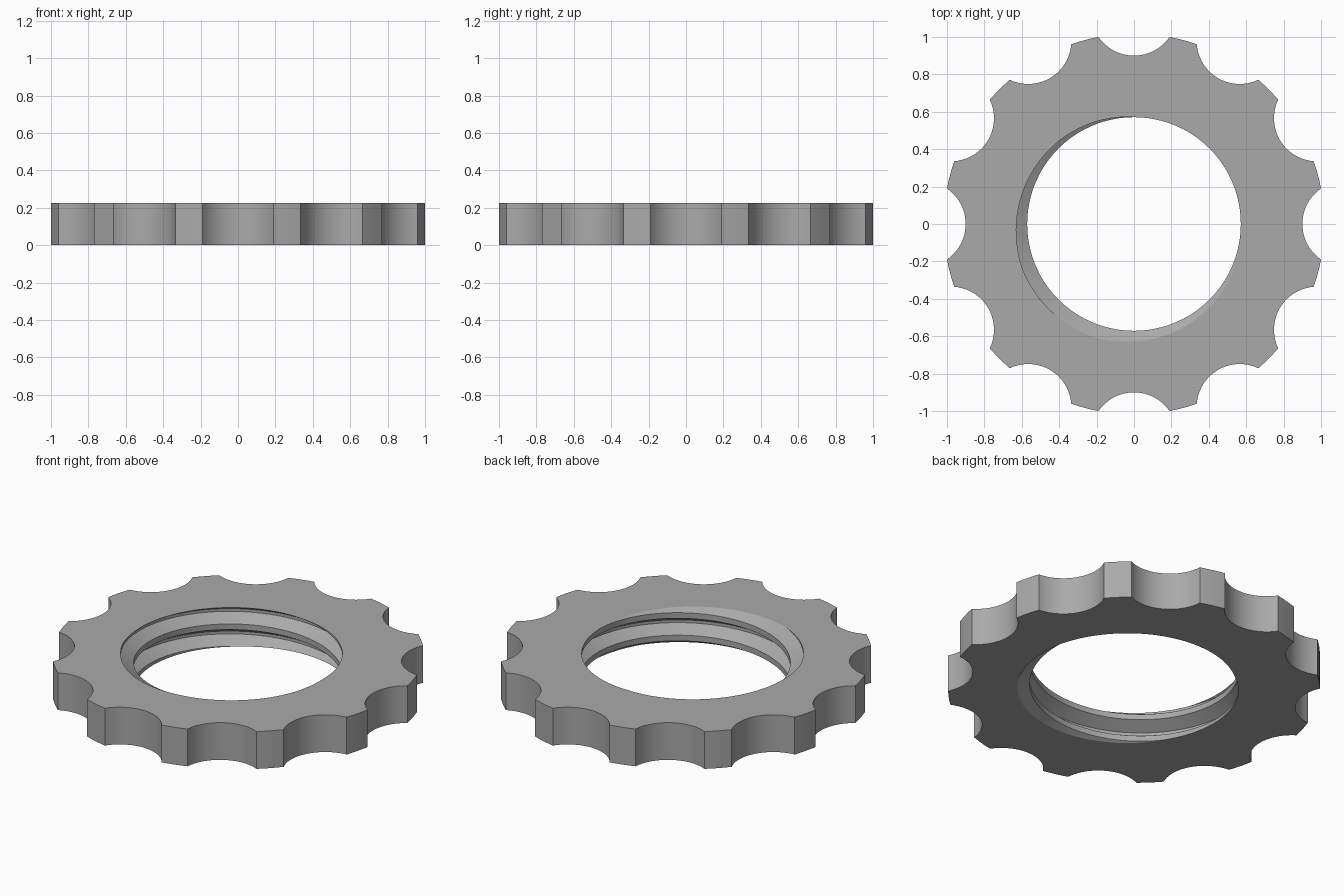
import bpy, bmesh, math
from math import sin, cos, pi, radians

cube = bpy.data.objects.get("Cube")
if cube:
    bpy.data.objects.remove(cube, do_unlink=True)

HEIGHT = 0.225
PITCH = 0.136
MINOR, MAJOR = 0.571, 0.643
NOTCHES = 12
NOTCH_R, NOTCH_C = 0.2305, 1.1305   # notch arc radius and its centre distance
LAND_X, LAND_Y = 1.0, 0.19          # corner where a notch meets the rim

steel = bpy.data.materials.new("grey_steel")
steel.use_nodes = True
GREY = (0.4, 0.4, 0.4, 1)
steel.diffuse_color = GREY
steel.node_tree.nodes["Principled BSDF"].inputs["Base Color"].default_value = GREY


def outline():
    """Scalloped rim: a concave grip notch, then a short round land, repeated."""
    pts = []
    half = math.atan2(LAND_Y, NOTCH_C - LAND_X)
    rim, corner = math.hypot(LAND_X, LAND_Y), math.atan2(LAND_Y, LAND_X)
    steps, land_steps = 20, 3
    for n in range(NOTCHES):
        turn = 2 * pi * n / NOTCHES
        for s in range(steps + 1):
            a = half * (2 * s / steps - 1)
            x, y = NOTCH_C - NOTCH_R * cos(a), NOTCH_R * sin(a)
            pts.append((x * cos(turn) - y * sin(turn), x * sin(turn) + y * cos(turn)))
        for s in range(1, land_steps):
            a = turn + corner + (2 * pi / NOTCHES - 2 * corner) * s / land_steps
            pts.append((rim * cos(a), rim * sin(a)))
    return pts


bm = bmesh.new()

# Internal right-hand thread: flat crest, flank, flat root, flank
profile = [(0, MINOR), (0.25, MINOR), (0.5625, MAJOR), (0.6875, MAJOR)]
SEGS = 144
columns = []
for i in range(SEGS + 1):
    a = 2 * pi * i / SEGS
    column = []
    for turn in range(-2, 4):
        for phase, r in profile:
            z = HEIGHT + PITCH * (i / SEGS - turn - phase)
            column.append(bm.verts.new((r * cos(a), r * sin(a), z)))
    columns.append(column)
for c0, c1 in zip(columns, columns[1:]):
    for k in range(len(c0) - 1):
        bm.faces.new((c0[k], c0[k + 1], c1[k + 1], c1[k]))
bmesh.ops.remove_doubles(bm, verts=bm.verts[:], dist=1e-5)

# Trim the thread flush with both faces
for z, direction in ((HEIGHT, 1), (0, -1)):
    bmesh.ops.bisect_plane(bm, geom=bm.verts[:] + bm.edges[:] + bm.faces[:], dist=1e-6,
                           plane_co=(0, 0, z), plane_no=(0, 0, direction), clear_outer=True)
bmesh.ops.remove_doubles(bm, verts=bm.verts[:], dist=1e-5)

# Outer wall
pts = outline()
low = [bm.verts.new((x, y, 0)) for x, y in pts]
high = [bm.verts.new((x, y, HEIGHT)) for x, y in pts]
for i in range(len(pts)):
    j = (i + 1) % len(pts)
    bm.faces.new((low[i], low[j], high[j], high[i]))

# Flat top and bottom between the rim and the threaded hole
for z, direction in ((HEIGHT, 1), (0, -1)):
    rims = [e for e in bm.edges if e.is_boundary and all(abs(v.co.z - z) < 1e-4 for v in e.verts)]
    bmesh.ops.triangle_fill(bm, edges=rims, use_beauty=True, normal=(0, 0, direction))
bmesh.ops.recalc_face_normals(bm, faces=bm.faces[:])

mesh = bpy.data.meshes.new("threaded_ring_nut")
bm.to_mesh(mesh)
bm.free()
mesh.materials.append(steel)
nut = bpy.data.objects.new("threaded_ring_nut", mesh)
bpy.context.collection.objects.link(nut)

bpy.ops.object.select_all(action="DESELECT")
nut.select_set(True)
bpy.context.view_layer.objects.active = nut
bpy.ops.object.shade_smooth_by_angle(angle=radians(20))
